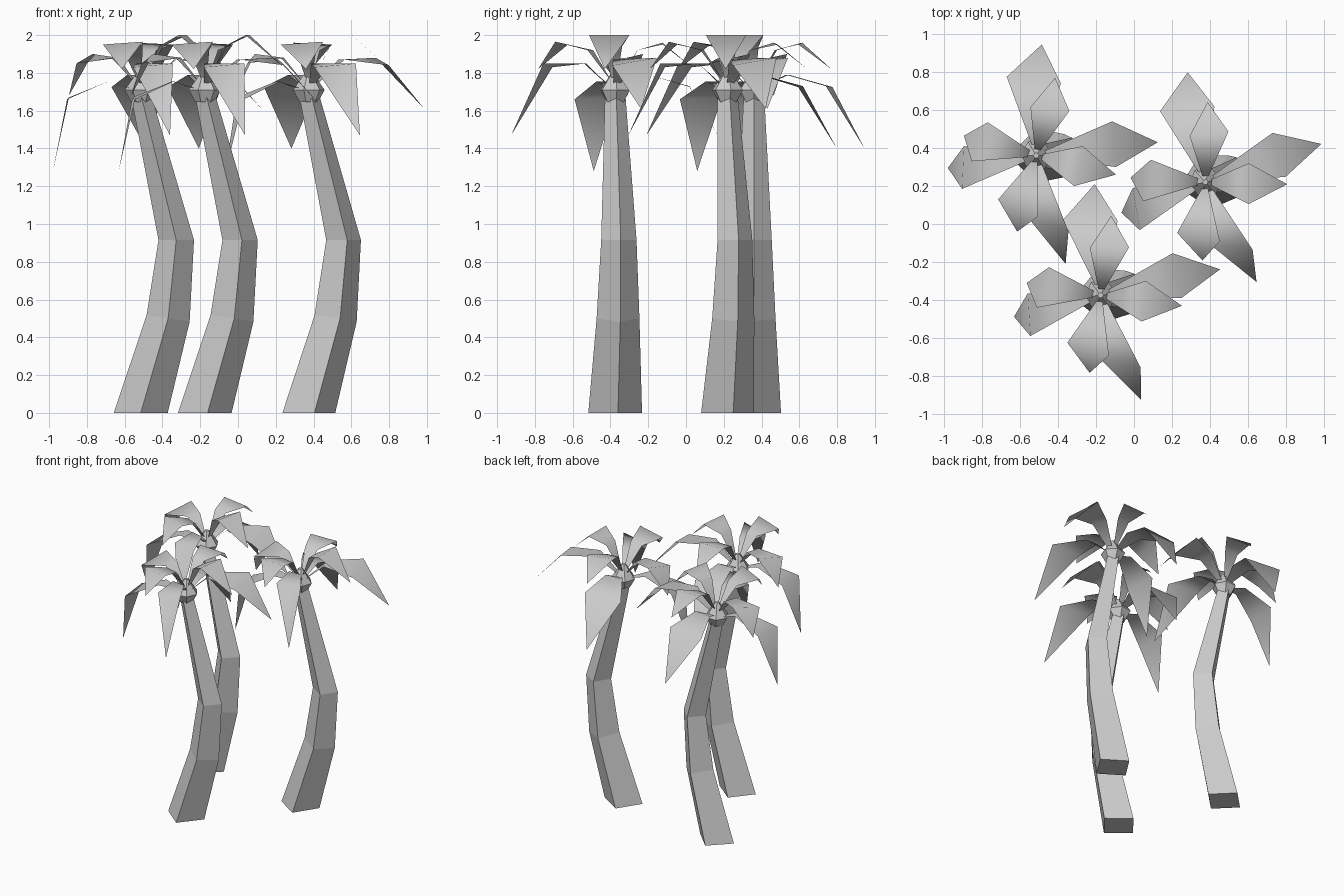
import bpy, bmesh, math
from mathutils import Vector, Matrix

cube = bpy.data.objects.get("Cube")
if cube:
    bpy.data.objects.remove(cube)

grey = bpy.data.materials.new("plain_grey")
grey.use_nodes = True
colour = (0.6, 0.6, 0.6, 1)
grey.diffuse_color = colour
grey.node_tree.nodes["Principled BSDF"].inputs["Base Color"].default_value = colour


def make_object(name, bm, matrix, smooth=False):
    mesh = bpy.data.meshes.new(name)
    bm.to_mesh(mesh)
    bm.free()
    mesh.materials.append(grey)
    for p in mesh.polygons:
        p.use_smooth = smooth
    obj = bpy.data.objects.new(name, mesh)
    obj.matrix_world = matrix
    bpy.context.collection.objects.link(obj)
    return obj


def stacked_rings(rings, sides):
    """Closed solid through rings of (centre x, z, radius, tilt)."""
    bm = bmesh.new()
    loops = []
    for cx, z, r, tilt in rings:
        loop = []
        for i in range(sides):
            a = 2 * math.pi * i / sides
            dx = r * math.cos(a)
            loop.append(bm.verts.new((cx + dx, r * math.sin(a), z - dx * tilt)))
        loops.append(loop)
    for low, high in zip(loops, loops[1:]):
        for i in range(sides):
            j = (i + 1) % sides
            bm.faces.new((low[i], low[j], high[j], high[i]))
    bm.faces.new(loops[0][::-1])
    bm.faces.new(loops[-1])
    return bm


def frond(start_z, mid_z, left, right, tip):
    """Kite-shaped leaf: narrow root, raised middle, wide shoulder, drooping point."""
    left, right, tip = Vector(left), Vector(right), Vector(tip)
    out = Vector((tip.x, tip.y, 0)).normalized()
    side = Vector((-out.y, out.x, 0))
    root = out * 0.03 + Vector((0, 0, start_z))
    root_l, root_r = root + side * 0.015, root - side * 0.015
    mid_l, mid_r = root_l.lerp(left, 0.4), root_r.lerp(right, 0.4)
    mid_l.z = mid_r.z = mid_z
    bm = bmesh.new()
    v = [bm.verts.new(p) for p in (root_r, root_l, mid_r, mid_l, right, left, tip)]
    for k in (0, 2):
        bm.faces.new((v[k], v[k + 2], v[k + 3], v[k + 1]))
    bm.faces.new((v[4], v[6], v[5]))
    return bm


# Trunk and crown profiles
trunk = [(0, 0, 0.143, 0), (0.145, 0.5, 0.114, 0.15),
         (0.188, 0.915, 0.094, 0), (0.005, 1.67, 0.055, 0)]
hub = [(0, 1.645, 0.05, 0), (0, 1.71, 0.085, 0), (0, 1.76, 0.05, 0), (0, 1.81, 0.015, 0)]

# Leaves: root height, middle height, left shoulder, right shoulder, point
fronds = {
    "long_frond_side": (1.73, 1.87, (0.40, 0.18, 1.88), (0.42, -0.06, 1.84), (0.64, 0.07, 1.61)),
    "short_frond_side": (1.77, 1.94, (0.245, 0.05, 2.0), (0.20, -0.16, 2.0), (0.42, -0.10, 1.82)),
    "long_frond_front": (1.73, 1.85, (0.17, -0.40, 1.85), (-0.04, -0.33, 1.83), (0.155, -0.57, 1.47)),
    "short_frond_front": (1.77, 1.92, (0.01, -0.32, 1.965), (-0.20, -0.23, 1.95), (-0.10, -0.40, 1.82)),
    "long_frond_far": (1.71, 1.755, (-0.39, -0.175, 1.66), (-0.38, 0.05, 1.67), (-0.465, -0.065, 1.28)),
    "short_frond_far": (1.75, 1.88, (-0.34, -0.03, 1.85), (-0.255, 0.175, 1.90), (-0.38, 0.105, 1.68)),
    "long_frond_back": (1.72, 1.79, (-0.155, 0.415, 1.725), (0.13, 0.38, 1.73), (0.03, 0.585, 1.40)),
    "short_frond_back": (1.77, 1.92, (-0.03, 0.255, 1.96), (0.175, 0.235, 1.95), (0.10, 0.41, 1.82)),
}

# Three palms, each turned a little more than the last
palms = [("palm_a", -0.515, 0.36, 0), ("palm_b", -0.176, -0.375, 6), ("palm_c", 0.375, 0.22, 12)]
for palm, x, y, turn in palms:
    place = Matrix.Translation((x, y, 0)) @ Matrix.Rotation(math.radians(turn), 4, "Z")
    make_object(palm + "_trunk", stacked_rings(trunk, 4), place)
    make_object(palm + "_crown", stacked_rings(hub, 6), place)
    for name, shape in fronds.items():
        make_object(palm + "_" + name, frond(*shape), place, smooth=True)
